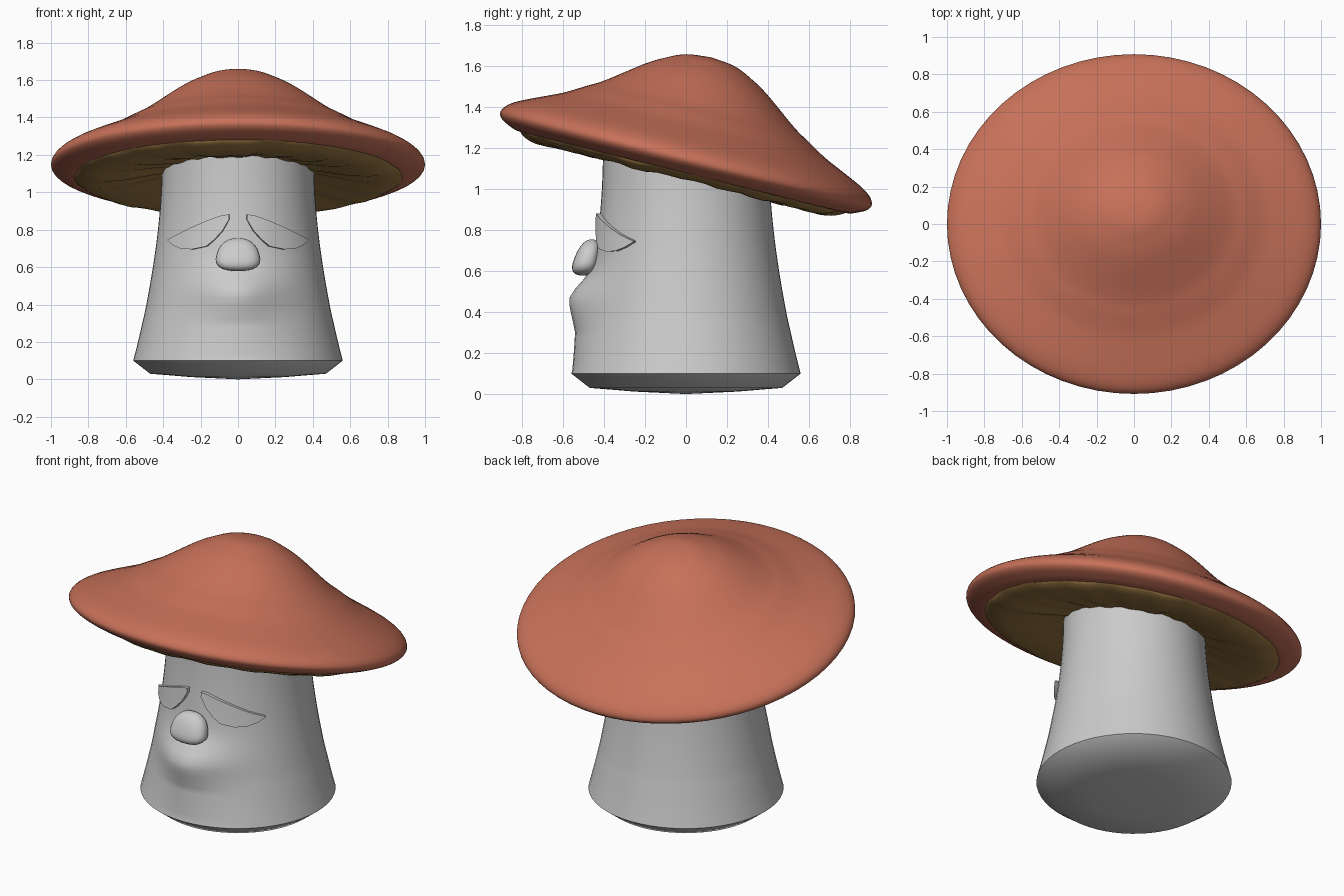
import bpy, bmesh, math, random
from mathutils import Matrix, Vector

if "Cube" in bpy.data.objects:
    bpy.data.objects.remove(bpy.data.objects["Cube"])

random.seed(4)


def material(name, rgb):
    m = bpy.data.materials.new(name)
    m.diffuse_color = (*rgb, 1)
    m.use_nodes = True
    m.node_tree.nodes["Principled BSDF"].inputs["Base Color"].default_value = m.diffuse_color
    return m


def finish(name, bm, mat=None, angle=50):
    bmesh.ops.recalc_face_normals(bm, faces=bm.faces)
    me = bpy.data.meshes.new(name)
    bm.to_mesh(me)
    bm.free()
    ob = bpy.data.objects.new(name, me)
    bpy.context.collection.objects.link(ob)
    if mat:
        me.materials.append(mat)
    bpy.ops.object.select_all(action='DESELECT')
    ob.select_set(True)
    bpy.context.view_layer.objects.active = ob
    bpy.ops.object.shade_smooth_by_angle(angle=math.radians(angle))
    return ob


def spline(pts, steps=4):
    """Catmull-Rom curve through 2D points."""
    p = [Vector(q) for q in pts]
    p = [2 * p[0] - p[1]] + p + [2 * p[-1] - p[-2]]
    out = []
    for i in range(1, len(p) - 2):
        a, b, c, d = p[i - 1:i + 3]
        for s in range(steps):
            t = s / steps
            out.append(0.5 * (2 * b + (c - a) * t + (2 * a - 5 * b + 4 * c - d) * t * t
                              + (3 * b - a - 3 * c + d) * t ** 3))
    return out + [p[-2]]


def lathe(profile, segs, place):
    """Revolve (radius, height) points; place(r, angle, h) gives the position."""
    bm = bmesh.new()
    rings = []
    for r, h in profile:
        n = 1 if r < 1e-4 else segs
        rings.append([bm.verts.new(place(r, 2 * math.pi * i / segs, h)) for i in range(n)])
    for a, b in zip(rings, rings[1:]):
        for i in range(segs):
            j = (i + 1) % segs
            quad = [a[i % len(a)], a[j % len(a)], b[j % len(b)], b[i % len(b)]]
            bm.faces.new(list(dict.fromkeys(quad)))
    return bm


def interp(x, pts):
    """Linear lookup in a sorted list of (x, value)."""
    for (x0, v0), (x1, v1) in zip(pts, pts[1:]):
        if x0 <= x <= x1:
            return v0 + (v1 - v0) * (x - x0) / (x1 - x0)
    return 0.0


# Cap: tilted oval dome with a rolled rim
tilt = Matrix.Translation((0, 0, 1.15)) @ Matrix.Rotation(math.radians(-14), 4, 'X')


def on_cap(r, a, h):
    return tilt @ Vector((r * math.cos(a), 0.935 * r * math.sin(a), h))


cap_profile = spline([(0, .51), (.13, .495), (.23, .455), (.33, .4), (.51, .275), (.6, .225),
                      (.7, .17), (.8, .127), (.92, .075), (.98, .036), (1, 0),
                      (.985, -.028), (.945, -.05), (.89, -.068), (.8, -.07)])
finish("cap", lathe(cap_profile, 64, on_cap), material("cap_red", (.57, .165, .1)))

# Gills: brown underside with an uneven outer edge
waves = [(k, random.uniform(.3, 1), random.uniform(0, 6.28)) for k in (5, 9, 14, 21)]


def on_gills(r, a, h):
    w = sum(s * math.sin(k * a + ph) for k, s, ph in waves) / 2.6
    return on_cap(r * (1 + .018 * w), a, h + .012 * w * min(1, r / .5))


gill_profile = spline([(.885, -.05), (.865, -.078), (.78, -.103), (.62, -.092),
                       (.46, -.062), (.3, -.045), (0, -.035)], 3)
finish("gills", lathe(gill_profile, 72, on_gills), material("gill_brown", (.35, .2, .06)))

# Stalk: flared trunk with a pouting bump on the front
wall = spline([(.56, .1), (.535, .2), (.512, .3), (.49, .4), (.455, .6),
               (.428, .8), (.411, 1), (.403, 1.25)], 5)
radius_at = [(h, r) for r, h in wall]
pout = [(.12, 0), (.3, .03), (.4, .073), (.46, .095), (.5, .083), (.55, .045), (.62, .005), (.68, 0)]


def on_stalk(r, a, h):
    x, y = r * math.cos(a), r * math.sin(a)
    if y < 0 and r > .3:
        y -= interp(h, pout) * math.exp(-(x / .21) ** 2)
    return Vector((x, y, h))


stalk_profile = [(0, 0), (.25, .012), (.47, .03)] + wall + [(0, 1.25)]
finish("stalk", lathe(stalk_profile, 56, on_stalk), angle=40)

# Nose: rounded lump, wider below and leaning back at the top
bm = bmesh.new()
bmesh.ops.create_uvsphere(bm, u_segments=24, v_segments=16, radius=1)
for v in bm.verts:
    c = Vector([math.copysign(abs(k) ** .8, k) for k in v.co])
    wide = 1 - .2 * c.z
    v.co = (.115 * c.x * wide, -.482 + .062 * c.y * wide + .022 * c.z, .667 + .088 * c.z)
finish("nose", bm)

# Eyes: drooping plates that wrap round the stalk, as (x, low z, high z) columns
columns = [(.048, .855, .882), (.086, .791, .877), (.13, .745, .862), (.171, .711, .847),
           (.25, .695, .813), (.31, .7, .782), (.348, .717, .763), (.376, .742, .748)]
for name, side in (("left_eye", -1), ("right_eye", 1)):
    bm = bmesh.new()
    grid = []
    for x, lo, hi in columns:
        col = []
        for k in range(5):
            z = lo + (hi - lo) * k / 4
            r = interp(z, radius_at) + .022
            col.append(bm.verts.new((side * x, -math.sqrt(r * r - x * x), z)))
        grid.append(col)
    for a, b in zip(grid, grid[1:]):
        for k in range(4):
            bm.faces.new((a[k], b[k], b[k + 1], a[k + 1]))
    ext = bmesh.ops.extrude_face_region(bm, geom=bm.faces[:], use_keep_orig=True)
    for v in ext["geom"]:
        if isinstance(v, bmesh.types.BMVert):
            v.co.x *= .92
            v.co.y *= .92
    finish(name, bm, angle=40)
